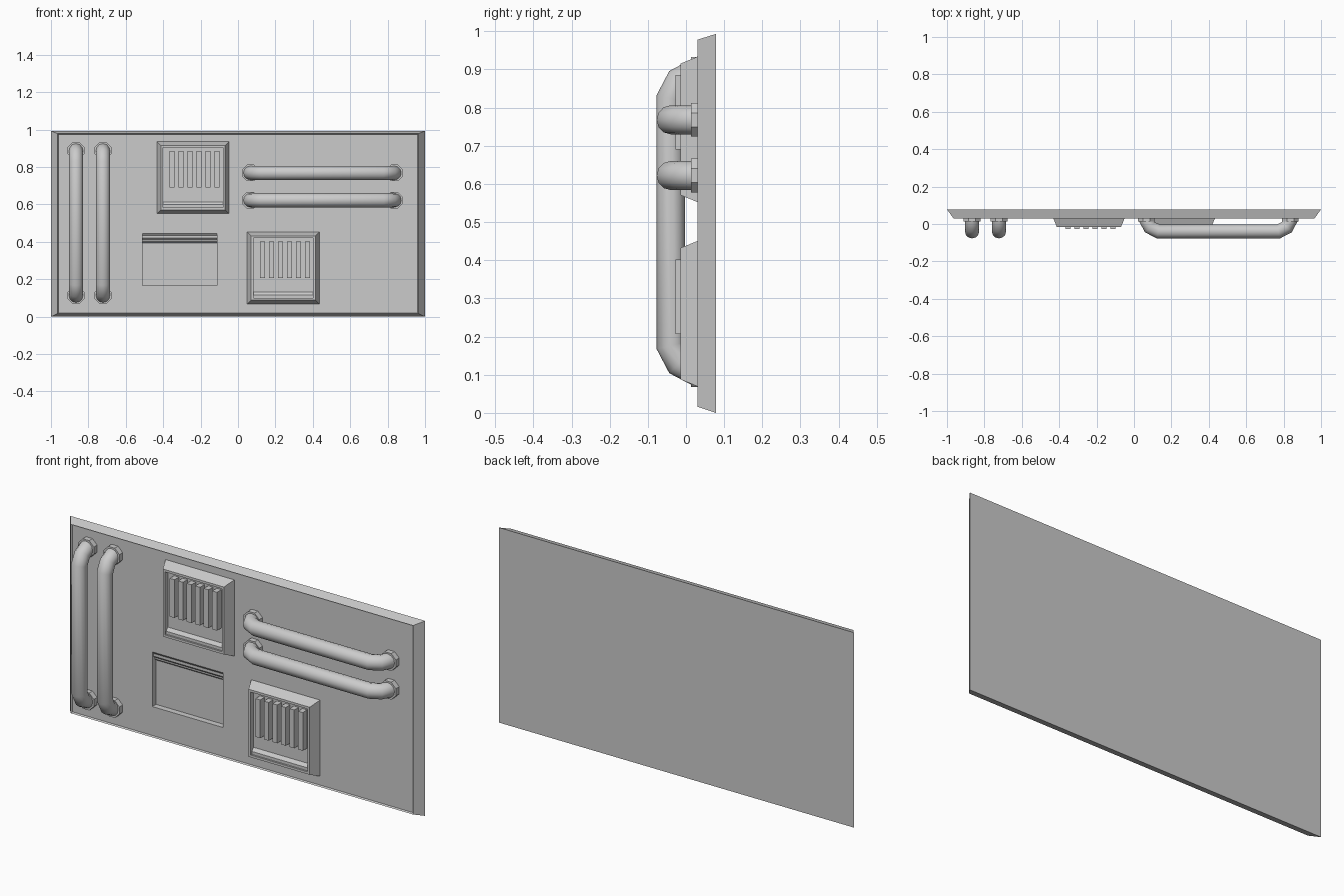
import bpy, bmesh, math

if "Cube" in bpy.data.objects:
    bpy.data.objects.remove(bpy.data.objects["Cube"])


def finish(name, bm):
    bmesh.ops.recalc_face_normals(bm, faces=bm.faces[:])
    me = bpy.data.meshes.new(name)
    bm.to_mesh(me)
    bm.free()
    ob = bpy.data.objects.new(name, me)
    bpy.context.collection.objects.link(ob)
    return ob


def nested(name, rings):
    """Stepped plate: rectangles (x0, x1, z0, z1, y) bridged from back to front."""
    bm = bmesh.new()
    loops = []
    for x0, x1, z0, z1, y in rings:
        pts = ((x0, z0), (x1, z0), (x1, z1), (x0, z1))
        loops.append([bm.verts.new((x, y, z)) for x, z in pts])
    for a, b in zip(loops, loops[1:]):
        for i in range(4):
            j = (i + 1) % 4
            bm.faces.new((a[i], a[j], b[j], b[i]))
    bm.faces.new(loops[0])
    bm.faces.new(loops[-1])
    return finish(name, bm)


def square(cx, cz, h, y):
    return (cx - h, cx + h, cz - h, cz + h, y)


def extrude_x(name, profile, x0, x1):
    """Extrude a (y, z) profile along x."""
    bm = bmesh.new()
    face = bm.faces.new([bm.verts.new((x0, y, z)) for y, z in profile])
    new = bmesh.ops.extrude_face_region(bm, geom=[face])["geom"]
    vs = [v for v in new if isinstance(v, bmesh.types.BMVert)]
    bmesh.ops.translate(bm, verts=vs, vec=(x1 - x0, 0, 0))
    return finish(name, bm)


def box(name, x0, x1, y0, y1, z0, z1):
    return extrude_x(name, [(y0, z0), (y1, z0), (y1, z1), (y0, z1)], x0, x1)


FLOOR = 0.040

# Wall panel: bevelled rim, shallow tray, recessed hatch
nested("wall_panel", [
    (-1, 1, 0, 0.993, 0.078),
    (-0.965, 0.965, 0.016, 0.978, 0.030),
    (-0.96, 0.96, 0.02, 0.974, FLOOR),
    (-0.511, -0.113, 0.167, 0.468, FLOOR),
    (-0.511, -0.113, 0.167, 0.468, 0.070),
])

# Stepped louvre along the top of the hatch
extrude_x("hatch_louvre", [
    (0.070, 0.468), (0.041, 0.468), (0.041, 0.445), (0.050, 0.434), (0.050, 0.420),
    (0.060, 0.410), (0.060, 0.402), (0.070, 0.393)], -0.511, -0.113)

# Vents: bevelled housing, slats and lower ledge
for label, cx, cz in (("upper", -0.241, 0.743), ("lower", 0.242, 0.260)):
    nested(label + "_vent_housing", [
        square(cx, cz, 0.193, FLOOR + 0.005),
        square(cx, cz, 0.193, FLOOR - 0.004),
        square(cx, cz, 0.172, -0.015),
        square(cx, cz, 0.160, -0.015),
        square(cx, cz, 0.160, 0.008),
    ])
    for i in range(6):
        x = cx + 0.009 + (i - 2.5) * 0.048
        box(f"{label}_vent_slat_{i + 1}", x - 0.0135, x + 0.0135,
            -0.028, 0.012, cz - 0.053, cz + 0.142)
    extrude_x(label + "_vent_ledge", [
        (0.012, cz - 0.16), (-0.006, cz - 0.16), (-0.006, cz - 0.145), (0.012, cz - 0.125)],
        cx - 0.16, cx + 0.16)


def pipe(name, start, end):
    """Handle-shaped pipe between two (x, z) feet, with octagonal flanges."""
    length = math.dist(start, end)
    ux, uz = (end[0] - start[0]) / length, (end[1] - start[1]) / length
    half = [(0, 0.042), (0, 0.020), (0.019, -0.017), (0.064, -0.040)]
    path = half + [(length - d, y) for d, y in reversed(half)]
    cu = bpy.data.curves.new(name, "CURVE")
    cu.dimensions = "3D"
    cu.bevel_depth = 0.038
    cu.bevel_resolution = 4
    sp = cu.splines.new("POLY")
    sp.points.add(len(path) - 1)
    for p, (d, y) in zip(sp.points, path):
        p.co = (start[0] + ux * d, y, start[1] + uz * d, 1)
    ob = bpy.data.objects.new(name, cu)
    bpy.context.collection.objects.link(ob)
    bpy.ops.object.select_all(action="DESELECT")
    ob.select_set(True)
    bpy.context.view_layer.objects.active = ob
    bpy.ops.object.convert(target="MESH")
    bpy.ops.object.shade_smooth_by_angle(angle=math.radians(35))
    for tag, (x, z) in (("start", start), ("end", end)):
        bpy.ops.mesh.primitive_cylinder_add(
            vertices=8, radius=0.048, depth=0.030,
            location=(x, 0.028, z), rotation=(math.pi / 2, math.pi / 8, 0))
        bpy.context.object.name = f"{name}_{tag}_flange"


# Two upright pipes on the left, two level pipes at upper right
for i, x in enumerate((-0.866, -0.722)):
    pipe(f"upright_pipe_{i + 1}", (x, 0.112), (x, 0.888))
for i, z in enumerate((0.768, 0.622)):
    pipe(f"level_pipe_{i + 1}", (0.066, z), (0.836, z))
